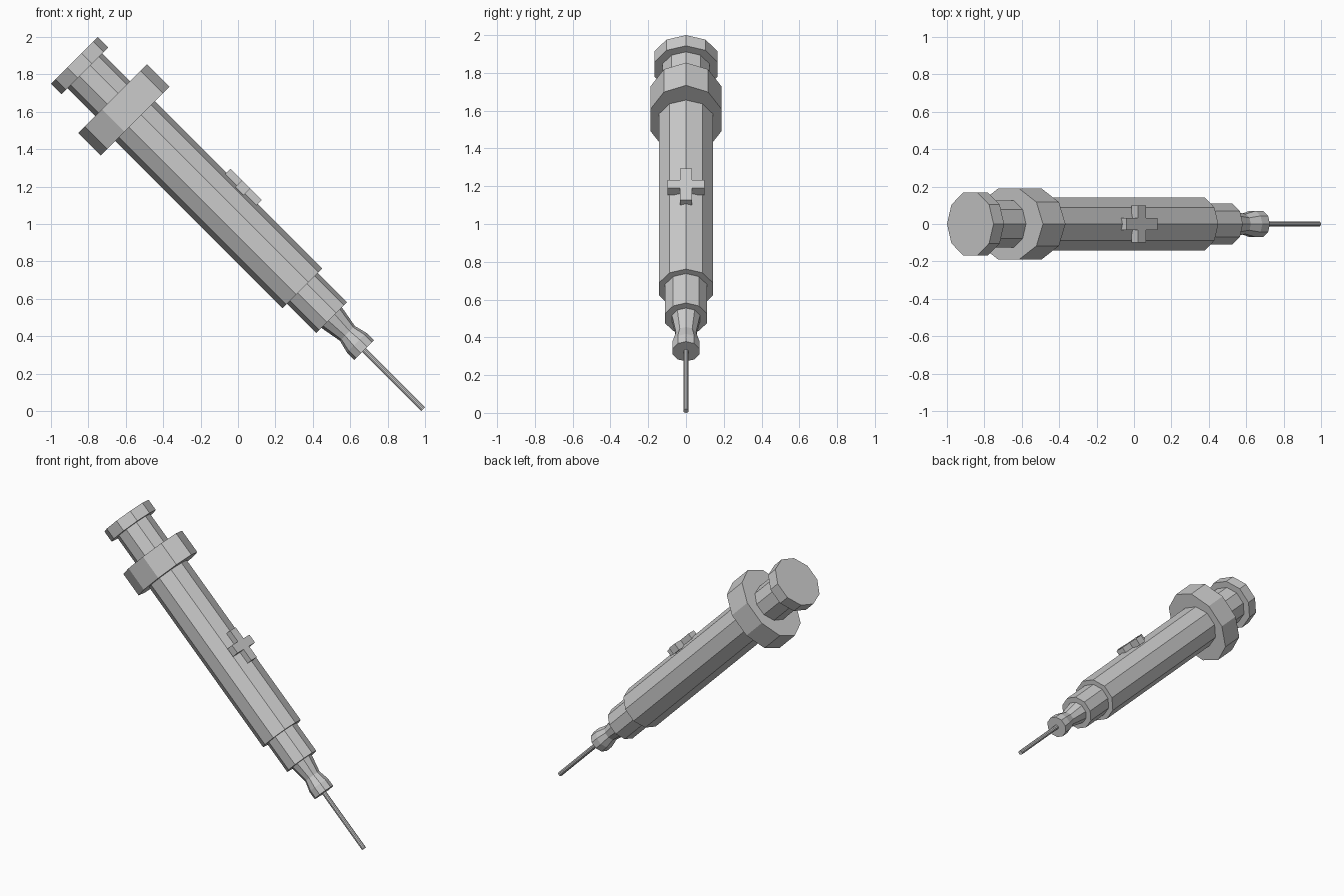
import bpy, bmesh, math
from mathutils import Matrix

if "Cube" in bpy.data.objects:
    bpy.data.objects.remove(bpy.data.objects["Cube"])

SIDES = 10
R = math.sqrt(0.5)
# Local frame: z runs along the syringe toward the needle, x points up-right
TILT = Matrix(((R, 0, R, 0.5), (0, -1, 0, 0), (R, 0, -R, 0.5), (0, 0, 0, 1)))


def finish(name, bm):
    bmesh.ops.recalc_face_normals(bm, faces=bm.faces)
    bm.transform(TILT)
    mesh = bpy.data.meshes.new(name)
    bm.to_mesh(mesh)
    bm.free()
    obj = bpy.data.objects.new(name, mesh)
    bpy.context.collection.objects.link(obj)
    return obj


def turned(name, profile, y_scale=1.0):
    """Closed ten-sided solid from (position along axis, radius) pairs."""
    bm = bmesh.new()
    rings = []
    for t, r in profile:
        rings.append([bm.verts.new((r * math.cos(2 * math.pi * i / SIDES),
                                    r * math.sin(2 * math.pi * i / SIDES) * y_scale, t))
                      for i in range(SIDES)])
    for a, b in zip(rings, rings[1:]):
        for i in range(SIDES):
            j = (i + 1) % SIDES
            bm.faces.new((a[i], a[j], b[j], b[i]))
    bm.faces.new(rings[0])
    bm.faces.new(rings[-1])
    return finish(name, bm)


# Plunger
turned("plunger_cap", [(-1.945, 0.176), (-1.865, 0.176)])
turned("plunger_rod", [(-1.865, 0.131), (-1.655, 0.131)])

# Oval finger flange and barrel
turned("finger_flange", [(-1.655, 0.26), (-1.485, 0.26)], 0.765)
turned("barrel", [(-1.485, 0.15), (-0.22, 0.15)])
turned("barrel_neck", [(-0.22, 0.116), (0.0, 0.116)])

# Waisted hub and needle
turned("needle_hub", [(0.0, 0.078), (0.12, 0.056), (0.19, 0.074), (0.247, 0.074)])
turned("needle", [(0.247, 0.015), (0.692, 0.015)])

# Raised cross on top of the barrel
bm = bmesh.new()
W, LY, LT, MID = 0.031, 0.098, 0.118, -0.826
quarter = [(W, LT), (W, W), (LY, W)]
outline = []
for k, (sy, st) in enumerate([(1, 1), (1, -1), (-1, -1), (-1, 1)]):
    pts = quarter if k % 2 == 0 else quarter[::-1]
    outline += [(sy * y, st * t + MID) for y, t in pts]
face = bm.faces.new([bm.verts.new((0.13, y, t)) for y, t in outline])
new = bmesh.ops.extrude_face_region(bm, geom=[face], use_keep_orig=True)["geom"]
bmesh.ops.translate(bm, vec=(0.05, 0, 0),
                    verts=[v for v in new if isinstance(v, bmesh.types.BMVert)])
finish("raised_cross", bm)
